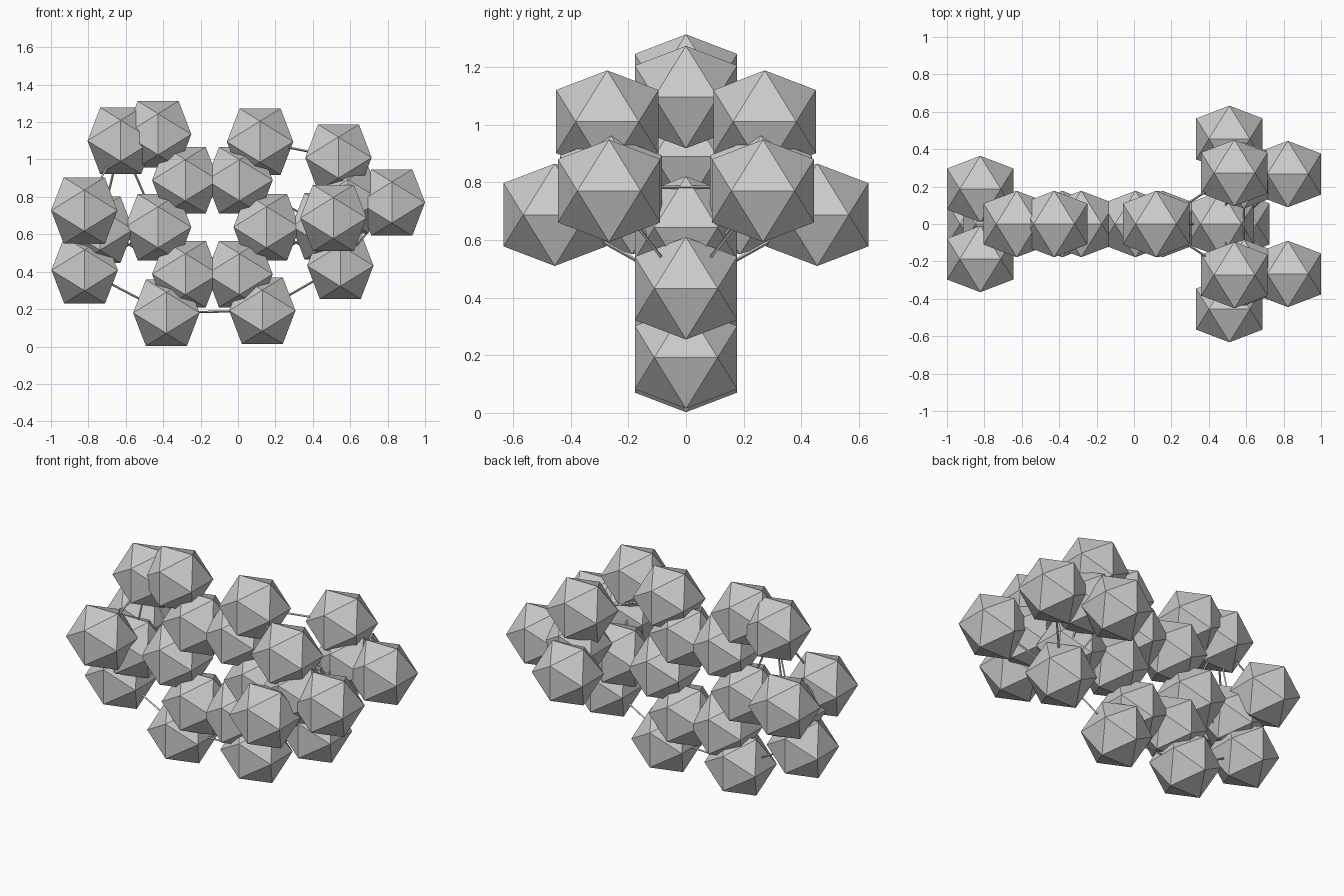
import bpy, bmesh
from math import cos, sin, radians
from mathutils import Vector
from itertools import combinations

if "Cube" in bpy.data.objects:
    bpy.data.objects.remove(bpy.data.objects["Cube"])

HALF = 0.1775                 # half width of an atom
PHI = (1 + 5 ** 0.5) / 2
BOND_RADIUS = 0.006
BOND_REACH = 0.525            # atoms closer than this are joined by a rod

# Shared icosahedron, edge-on to all three axes
s = HALF / PHI
bm = bmesh.new()
for a in (-s, s):
    for b in (-HALF, HALF):
        for co in ((a, 0, b), (b, a, 0), (0, b, a)):
            bm.verts.new(co)
bmesh.ops.convex_hull(bm, input=bm.verts[:])
bmesh.ops.recalc_face_normals(bm, faces=bm.faces[:])
atom_mesh = bpy.data.meshes.new("atom")
bm.to_mesh(atom_mesh)
bm.free()

atoms = []


def atom(name, x, y, z):
    ob = bpy.data.objects.new(name, atom_mesh)
    ob.location = (x, y, z)
    bpy.context.collection.objects.link(ob)
    atoms.append(Vector((x, y, z)))


def atom_pair(name, x, y, z):
    atom(name + "_front", x, -y, z)
    atom(name + "_back", x, y, z)


# Six-sided ring of atoms
for i in range(6):
    t = radians(60 * i)
    atom("ring_atom", -0.137 + 0.29 * cos(t), 0, 0.638 + 0.29 * sin(t))

# Outer atoms of the ring
for x, z in ((0.118, 1.095), (-0.383, 0.18), (0.13, 0.192)):
    atom("outer_atom", x, 0, z)

# Upper left branch
atom("upper_branch_inner", -0.427, 0, 1.135)
atom("upper_branch_tip", -0.627, 0, 1.1)

# Left branch
atom("left_branch_centre", -0.738, 0, 0.625)
atom("left_branch_lower", -0.82, 0, 0.408)
atom_pair("left_branch_side", -0.822, 0.187, 0.727)

# Right branch, forked front and back
atom("right_branch_centre", 0.465, 0, 0.643)
atom("right_branch_lower", 0.547, 0, 0.432)
atom_pair("fork_centre", 0.588, 0.26, 0.783)
atom_pair("fork_top", 0.537, 0.273, 1.01)
atom_pair("fork_end", 0.8225, 0.267, 0.77)
atom_pair("fork_outer", 0.51, 0.455, 0.687)

# Thin rods between neighbouring atoms
bm = bmesh.new()
for p, q in combinations(atoms, 2):
    d = q - p
    if d.length > BOND_REACH:
        continue
    verts = bmesh.ops.create_cone(bm, cap_ends=True, segments=4, radius1=BOND_RADIUS,
                                  radius2=BOND_RADIUS, depth=d.length)["verts"]
    bmesh.ops.rotate(bm, verts=verts, matrix=d.to_track_quat('Z', 'Y').to_matrix())
    bmesh.ops.translate(bm, verts=verts, vec=(p + q) / 2)
rod_mesh = bpy.data.meshes.new("rods")
bm.to_mesh(rod_mesh)
bm.free()
bpy.context.collection.objects.link(bpy.data.objects.new("rods", rod_mesh))
